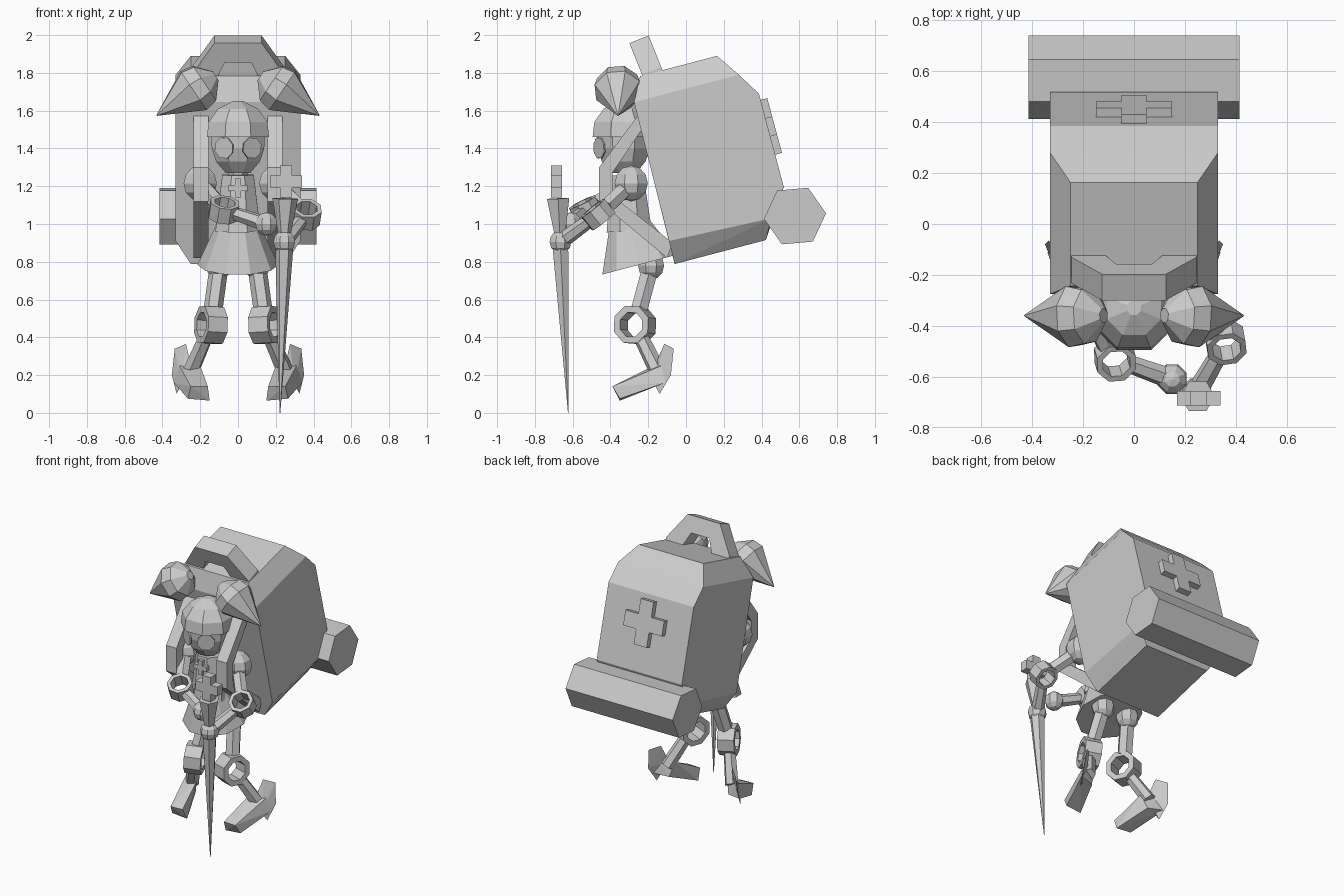
import bpy, bmesh, math
from mathutils import Vector as V

if "Cube" in bpy.data.objects:
    bpy.data.objects.remove(bpy.data.objects["Cube"])

mat = bpy.data.materials.new("plain grey")
mat.diffuse_color = (0.6, 0.6, 0.6, 1)
mat.use_nodes = True
mat.node_tree.nodes["Principled BSDF"].inputs["Base Color"].default_value = mat.diffuse_color


def finish(name, bm):
    bmesh.ops.recalc_face_normals(bm, faces=bm.faces)
    me = bpy.data.meshes.new(name)
    bm.to_mesh(me)
    bm.free()
    me.materials.append(mat)
    ob = bpy.data.objects.new(name, me)
    bpy.context.collection.objects.link(ob)
    return ob


def hull(name, pts):
    bm = bmesh.new()
    for p in pts:
        bm.verts.new(p)
    res = bmesh.ops.convex_hull(bm, input=bm.verts)
    loose = [v for v in bm.verts if not v.link_faces]
    bmesh.ops.delete(bm, geom=loose, context='VERTS')
    bmesh.ops.dissolve_limit(bm, angle_limit=0.02, verts=bm.verts, edges=bm.edges)
    return finish(name, bm)


def lathe(name, origin, axis, profile, n=8, closed=False):
    """Rings of (distance along axis, radius); closed joins last ring to first."""
    bm = bmesh.new()
    axis = V(axis).normalized()
    u = axis.orthogonal().normalized() if abs(axis.z) < 0.9 else V((1, 0, 0)).cross(axis).normalized()
    w = axis.cross(u)
    rings = []
    for d, r in profile:
        rings.append([bm.verts.new(V(origin) + axis * d + r * (
            u * math.cos((i + .5) * math.tau / n) + w * math.sin((i + .5) * math.tau / n))) for i in range(n)])
    pairs = list(zip(rings, rings[1:]))
    if closed:
        pairs.append((rings[-1], rings[0]))
    else:
        bm.faces.new(rings[0])
        bm.faces.new(rings[-1])
    for a, b in pairs:
        for i in range(n):
            j = (i + 1) % n
            bm.faces.new((a[i], a[j], b[j], b[i]))
    return finish(name, bm)


def rod(name, a, b, r1, r2, n=6):
    d = V(b) - V(a)
    return lathe(name, a, d, [(0, r1), (d.length, r2)], n)


def ball(name, c, r):
    prof = [(-r * math.cos(t), max(r * math.sin(t), .002)) for t in [i * math.pi / 6 for i in range(7)]]
    return lathe(name, c, (0, 0, 1), prof)


def ring(name, c, axis, r, hole, h):
    return lathe(name, c, axis, [(-h, r), (h, r), (h, hole), (-h, hole)], 8, True)


def prism(name, origin, u, v, pts, depth):
    """Flat outline in the u, v plane, thickened evenly both ways."""
    u, v = V(u).normalized(), V(v).normalized()
    w = u.cross(v)
    bm = bmesh.new()
    a, b = [[bm.verts.new(V(origin) + u * x + v * y + w * s) for x, y in pts]
            for s in (-depth / 2, depth / 2)]
    bm.faces.new(a)
    bm.faces.new(b)
    for i in range(len(pts)):
        j = (i + 1) % len(pts)
        bm.faces.new((a[i], a[j], b[j], b[i]))
    return finish(name, bm)


def cross(name, c, v, size, half, depth):
    s, h = size, half
    pts = [(-h, s), (h, s), (h, h), (s, h), (s, -h), (h, -h),
           (h, -s), (-h, -s), (-h, -h), (-s, -h), (-s, h), (-h, h)]
    return prism(name, c, (1, 0, 0), v, pts, depth)


# Backpack: wide side outline, narrower top and bottom
wide = [(-.275, 1.645), (.28, 1.79), (.386, 1.69), (.518, 1.196), (.45, 1.03), (-.09, .91)]
narrow = [(-.243, 1.783), (.164, 1.89), (-.06, .788), (.423, .915)]
hull("backpack", [(s * x, y, z) for x, o in ((.33, wide), (.25, narrow)) for y, z in o for s in (-1, 1)])
cross("backpack_cross", (0, .445, 1.515), (0, -.259, .966), .15, .05, .05)

# Bedroll
roll = [(.577 + .165 * math.cos(math.radians(5 + 60 * i)),
         1.042 + .165 * math.sin(math.radians(5 + 60 * i))) for i in range(6)]
prism("bedroll", (0, 0, 0), (0, 1, 0), (0, 0, 1), roll, .83)

# Carry handle
half = [(.125, .24), (.245, .06), (.245, 0), (.13, 0), (.07, .13)]
prism("carry_handle", (0, -.16, 1.755), (1, 0, 0), (0, -.37, .93),
      half + [(-x, y) for x, y in reversed(half)], .11)

# Head, helmet, eyes
lathe("head", (0, -.33, 0), (0, 0, 1), [(1.27, .07), (1.33, .125), (1.40, .15), (1.48, .155)])
lathe("helmet", (0, -.33, 0), (0, 0, 1), [(1.46, .178), (1.54, .168), (1.61, .115), (1.65, .03)])
for s in (-1, 1):
    d = V((s * .5, -.87, -.05))
    rod("eye", V((0, -.33, 1.41)) + d * .143, V((0, -.33, 1.41)) + d * .152, .058, .058, 8)

# Torso and skirt
rod("neck", (0, -.31, 1.2), (0, -.32, 1.3), .05, .05)
rod("torso", (0, -.30, .96), (0, -.31, 1.26), .13, .09, 8)
rod("skirt", (0, -.245, .785), (0, -.31, 1.03), .215, .10, 10)
cross("chest_cross", (0, -.405, 1.19), (0, 0, 1), .05, .016, .03)

strap = [(-.22, 1.62), (-.46, 1.30), (-.46, 1.12), (-.10, .82),
         (-.07, .90), (-.39, 1.15), (-.39, 1.27), (-.22, 1.52)]
for s in (-1, 1):
    # Pointed shoulder flaps and straps
    lathe("pointed_flap", (s * .43, -.36, 1.575), (-s * .83, 0, .56),
          [(0, .003), (.235, .130), (.305, .115), (.375, .03)], 8)
    prism("shoulder_strap", (s * .195, 0, 0), (0, 1, 0), (0, 0, 1), strap, .08)

    # Legs
    hip, knee, ankle = V((s * .1, -.185, .78)), V((s * .143, -.27, .465)), V((s * .25, -.15, .22))
    down, shin = (knee - hip).normalized(), (ankle - knee).normalized()
    ball("hip_joint", hip, .075)
    rod("thigh", hip, knee - down * .09, .05, .05)
    ring("knee_ring", knee, (s * .92, -.38, .05), .105, .068, .055)
    rod("shin", knee + shin * .08, ankle, .04, .045)
    hull("foot", [(s * x, y, z) for x, y, z in (
        (.16, -.385, .14), (.25, -.39, .14), (.15, -.35, .065), (.265, -.35, .075),
        (.20, -.17, .25), (.31, -.13, .25), (.23, -.14, .15), (.34, -.11, .16))])
    hull("heel_blade", [(s * x, y, z) for x, y, z in (
        (.335, -.065, .34), (.275, -.115, .365), (.35, -.08, .2),
        (.325, -.14, .10), (.25, -.165, .25), (.30, -.17, .16))])


# Arms
def arm(side, shoulder, elbow, hand):
    shoulder, elbow, hand = V(shoulder), V(elbow), V(hand)
    up, fore = (elbow - shoulder).normalized(), (hand - elbow).normalized()
    ball(side + "_shoulder", shoulder, .095)
    rod(side + "_upper_arm", shoulder, elbow - up * .07, .045, .045)
    ring(side + "_elbow_ring", elbow, up.cross(fore), .082, .058, .045)
    rod(side + "_forearm", elbow + fore * .065, hand, .036, .042)
    ball(side + "_hand", hand, .062)


arm("right", (-.2, -.29, 1.215), (-.075, -.53, 1.075), (.15, -.61, 1.0))
arm("left", (.2, -.29, 1.215), (.36, -.465, 1.05), (.245, -.665, .905))

# Sword
rod("blade", (.245, -.665, .88), (.222, -.623, 0), .048, .002)
rod("hilt", (.245, -.667, .93), (.25, -.677, 1.135), .03, .068)
cross("hilt_cross", (.255, -.685, 1.225), (0, 0, 1), .085, .032, .058)
